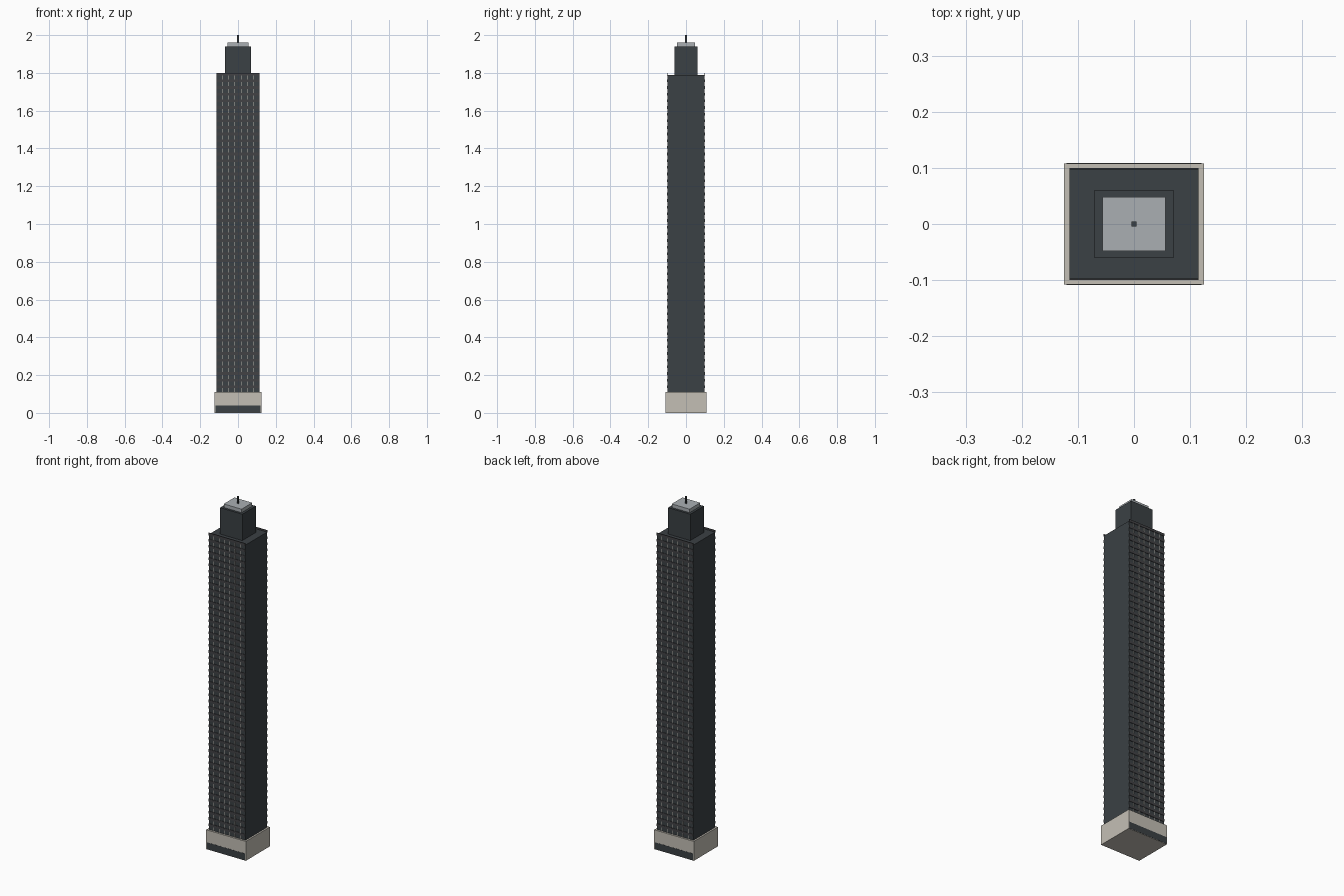
import bpy, bmesh
from mathutils import Matrix, Vector

if "Cube" in bpy.data.objects:
    bpy.data.objects.remove(bpy.data.objects["Cube"])


def material(name, rgb):
    m = bpy.data.materials.new(name)
    m.diffuse_color = (*rgb, 1)
    m.use_nodes = True
    m.node_tree.nodes["Principled BSDF"].inputs["Base Color"].default_value = m.diffuse_color
    return m


STONE = material("pale_stone", (0.55, 0.52, 0.46))
GLASS = material("dark_glass", (0.043, 0.052, 0.058))
BAND = material("dark_band", (0.055, 0.055, 0.06))
METAL = material("grey_metal", (0.40, 0.43, 0.45))


def boxes(name, mat, spans):
    """One object from boxes given as (x0, x1, y0, y1, z0, z1)."""
    bm = bmesh.new()
    for x0, x1, y0, y1, z0, z1 in spans:
        centre = Vector(((x0 + x1) / 2, (y0 + y1) / 2, (z0 + z1) / 2))
        size = (x1 - x0, y1 - y0, z1 - z0, 1)
        bmesh.ops.create_cube(bm, size=1, matrix=Matrix.Translation(centre) @ Matrix.Diagonal(size))
    me = bpy.data.meshes.new(name)
    bm.to_mesh(me)
    bm.free()
    me.materials.append(mat)
    ob = bpy.data.objects.new(name, me)
    bpy.context.collection.objects.link(ob)
    return ob


def block(name, mat, hx, hy, z0, z1):
    return boxes(name, mat, [(-hx, hx, -hy, hy, z0, z1)])


def both_faces(name, mat, spans):
    """Build on the front and mirror to the back."""
    ob = boxes(name, mat, spans)
    mod = ob.modifiers.new("mirror", "MIRROR")
    mod.use_axis = (False, True, False)
    mod.use_mirror_merge = False
    return ob


# Podium and its glazed entrance strips
block("podium", STONE, 0.125, 0.108, 0, 0.11)
both_faces("lobby_glazing", GLASS, [(-0.12, 0.12, -0.1088, -0.106, 0.002, 0.04)])

# Main shaft
block("tower_shaft", GLASS, 0.115, 0.0975, 0.11, 1.79)

# Floor bands and slim mullions showing between them
floors, z0, z1 = 48, 0.11, 1.8
step = (z1 - z0) / floors
both_faces("floor_bands", BAND, [
    (-0.115, 0.115, -0.1, -0.097, z0 + (i + 0.6) * step, z0 + (i + 1) * step)
    for i in range(floors)])
both_faces("mullions", STONE, [
    (x - 0.0015, x + 0.0015, -0.0992, -0.097, z0, 1.79)
    for x in [(i - 2.5) / 30 for i in range(6)]])

# Crown, cap and mast
block("crown", GLASS, 0.07, 0.061, 1.79, 1.94)
block("roof_cap", METAL, 0.056, 0.048, 1.94, 1.96)
block("mast", GLASS, 0.0045, 0.0045, 1.96, 2.0)
